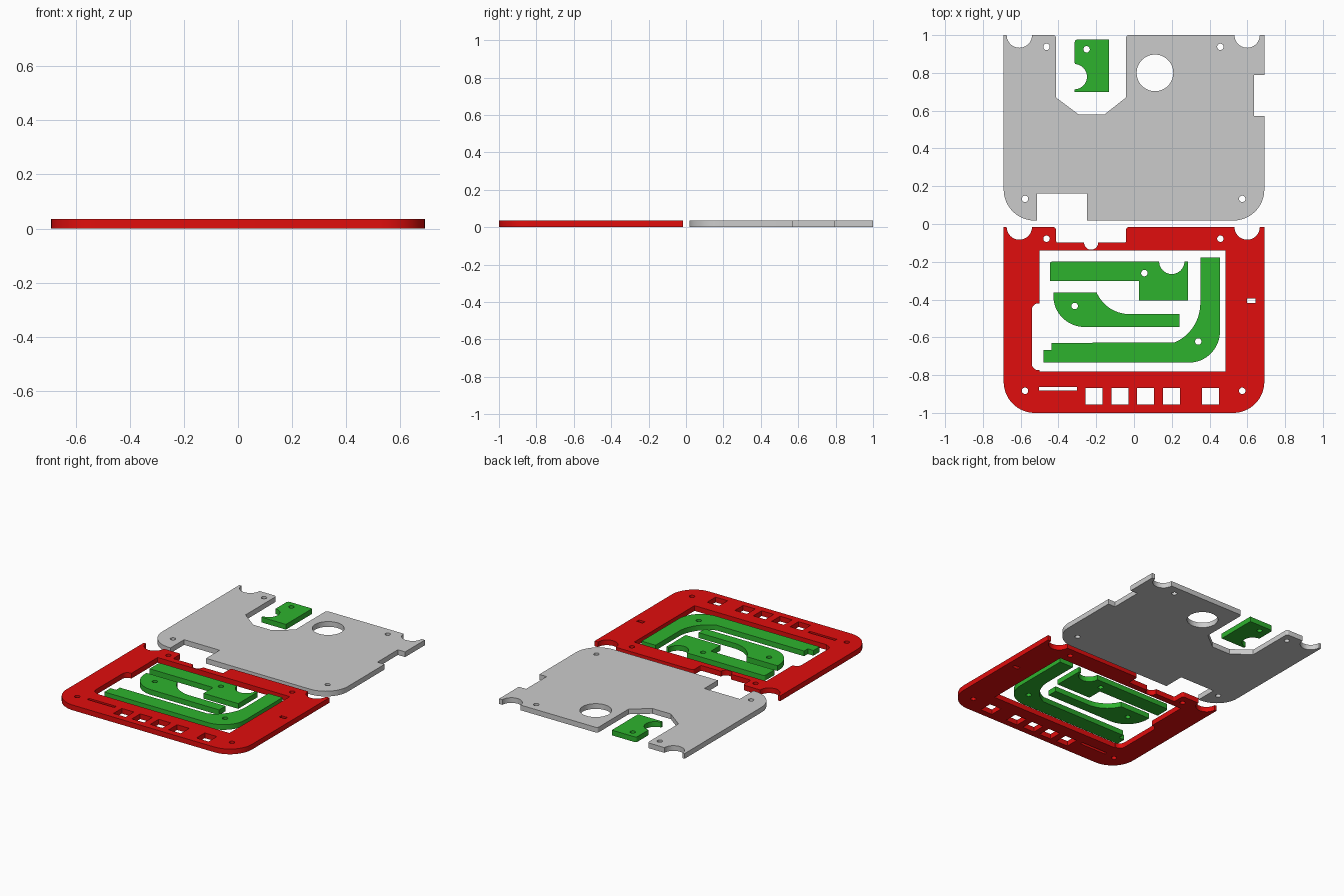
import bpy, bmesh
from math import cos, sin, pi, radians
from mathutils import Vector

if "Cube" in bpy.data.objects:
    bpy.data.objects.remove(bpy.data.objects["Cube"])

T = 0.035          # sheet thickness
R = 0.165          # big outer corner radius
HOLE = 0.017       # screw hole radius


def material(name, rgb):
    m = bpy.data.materials.new(name)
    m.diffuse_color = (*rgb, 1)
    m.use_nodes = True
    m.node_tree.nodes["Principled BSDF"].inputs["Base Color"].default_value = m.diffuse_color
    return m


RED = material("red_sheet", (0.75, 0.004, 0.004))
GREEN = material("green_sheet", (0.027, 0.45, 0.027))


def arc(x, y, r, a0, a1, n=20):
    """Points on an arc, angles in degrees."""
    return [(x + r * cos(radians(a0 + (a1 - a0) * i / n)),
             y + r * sin(radians(a0 + (a1 - a0) * i / n))) for i in range(n + 1)]


def circle(x, y, r=HOLE, n=32):
    return arc(x, y, r, 0, 360, n)[:-1]


def rect(x0, x1, y0, y1):
    return [(x0, y0), (x1, y0), (x1, y1), (x0, y1)]


def rounded(points):
    """Replace each (x, y, r) right-angle corner with a fillet."""
    out = []
    for i, p in enumerate(points):
        if len(p) == 2:
            out.append(p)
            continue
        c, r = Vector(p[:2]), p[2]
        a = (Vector(points[i - 1][:2]) - c).normalized() * r
        b = (Vector(points[(i + 1) % len(points)][:2]) - c).normalized() * r
        n = 16 if r > 0.1 else 5
        for k in range(n + 1):
            t = pi / 2 * k / n
            out.append(tuple(c + a + b - b * cos(t) - a * sin(t)))
    return out


def sheet(name, outline, holes=(), mat=None):
    """Flat plate cut to an outline with holes, standing on z = 0."""
    cu = bpy.data.curves.new(name + "_profile", 'CURVE')
    cu.dimensions, cu.fill_mode, cu.extrude = '2D', 'BOTH', T / 2
    for loop in [rounded(outline)] + [rounded(h) for h in holes]:
        s = cu.splines.new('POLY')
        s.points.add(len(loop) - 1)
        for pt, (x, y) in zip(s.points, loop):
            pt.co = (x, y, 0, 1)
        s.use_cyclic_u = True
    tmp = bpy.data.objects.new(name + "_profile", cu)
    bpy.context.collection.objects.link(tmp)
    dg = bpy.context.evaluated_depsgraph_get()
    me = bpy.data.meshes.new_from_object(tmp.evaluated_get(dg))
    bpy.data.objects.remove(tmp)
    bm = bmesh.new()
    bm.from_mesh(me)
    bmesh.ops.remove_doubles(bm, verts=bm.verts, dist=1e-5)
    bmesh.ops.recalc_face_normals(bm, faces=bm.faces)
    bmesh.ops.translate(bm, verts=bm.verts, vec=(0, 0, T / 2))
    bm.to_mesh(me)
    bm.free()
    me.name = name
    me.materials.clear()
    if mat:
        me.materials.append(mat)
    ob = bpy.data.objects.new(name, me)
    bpy.context.collection.objects.link(ob)
    bpy.ops.object.select_all(action='DESELECT')
    ob.select_set(True)
    bpy.context.view_layer.objects.active = ob
    bpy.ops.object.shade_smooth_by_angle(angle=radians(30))
    return ob


def left_top(y):
    """Top-left edge with its half-round notch."""
    return [(-0.69, y)] + arc(-0.607, y, 0.067, 180, 360) + [(-0.413, y, 0.015)]


def right_top(y):
    """Top-right edge with its half-round notch."""
    return [(-0.042, y, 0.015)] + arc(0.599, y, 0.067, 180, 360) + [(0.69, y)]


def screw_holes(top):
    return [circle(x, top + dy) for x, dy in
            ((-0.463, -0.062), (0.457, -0.062), (-0.577, -0.867), (0.573, -0.867))]


# Grey back plate
sheet("back_plate",
      left_top(1.0)
      + [(-0.413, 0.67), (-0.293, 0.58), (-0.156, 0.58), (-0.042, 0.67)]
      + right_top(1.0)
      + [(0.69, 0.79), (0.636, 0.79), (0.636, 0.573), (0.69, 0.573),
         (0.69, 0.018, R), (-0.25, 0.018), (-0.25, 0.162), (-0.514, 0.162),
         (-0.514, 0.018), (-0.69, 0.018, R)],
      screw_holes(1.0) + [circle(0.111, 0.8, 0.097, 48)])

# Red front frame: screen opening, button windows, slots
screen = [(-0.499, -0.141), (0.484, -0.141), (0.484, -0.782), (-0.499, -0.782),
          (-0.499, -0.774), (-0.541, -0.774, 0.035), (-0.541, -0.42, 0.035),
          (-0.499, -0.42)]
buttons = [rect(x, x + 0.09, -0.956, -0.867)
           for x in (-0.257, -0.12, 0.017, 0.154, 0.36)]
slots = [rect(-0.504, -0.303, -0.882, -0.863), rect(0.599, 0.644, -0.419, -0.395)]
sheet("front_frame",
      left_top(-0.016)
      + [(-0.413, -0.099, 0.01)] + arc(-0.227, -0.099, 0.037, 180, 360)
      + [(-0.042, -0.099, 0.01)]
      + right_top(-0.016)
      + [(0.69, -1.0, R), (-0.69, -1.0, R)],
      screw_holes(-0.016) + [screen] + buttons + slots, RED)

# Green spacers
sheet("small_spacer",
      [(-0.314, 0.977, 0.015), (-0.132, 0.977), (-0.132, 0.698), (-0.314, 0.698)]
      + arc(-0.316, 0.78, 0.067, -88, 88),
      [circle(-0.251, 0.925)], GREEN)

sheet("upper_spacer",
      [(-0.446, -0.198, 0.015)] + arc(0.2, -0.198, 0.067, 180, 360)
      + [(0.285, -0.198), (0.285, -0.404), (0.026, -0.404), (0.026, -0.302),
         (-0.446, -0.302)],
      [circle(0.055, -0.26)], GREEN)

sheet("middle_spacer",
      [(-0.427, -0.362)] + arc(-0.024, -0.288, 0.189, 203, 270)
      + [(0.241, -0.477), (0.241, -0.545), (-0.427, -0.545, R)],
      [circle(-0.314, -0.434)], GREEN)

sheet("corner_spacer",
      [(0.351, -0.178), (0.455, -0.178), (0.455, -0.734, R), (-0.48, -0.734),
       (-0.48, -0.668), (-0.438, -0.668), (-0.438, -0.629)]
      + arc(0.125, -0.42, 0.226, -67, 0),
      [circle(0.34, -0.622)], GREEN)
